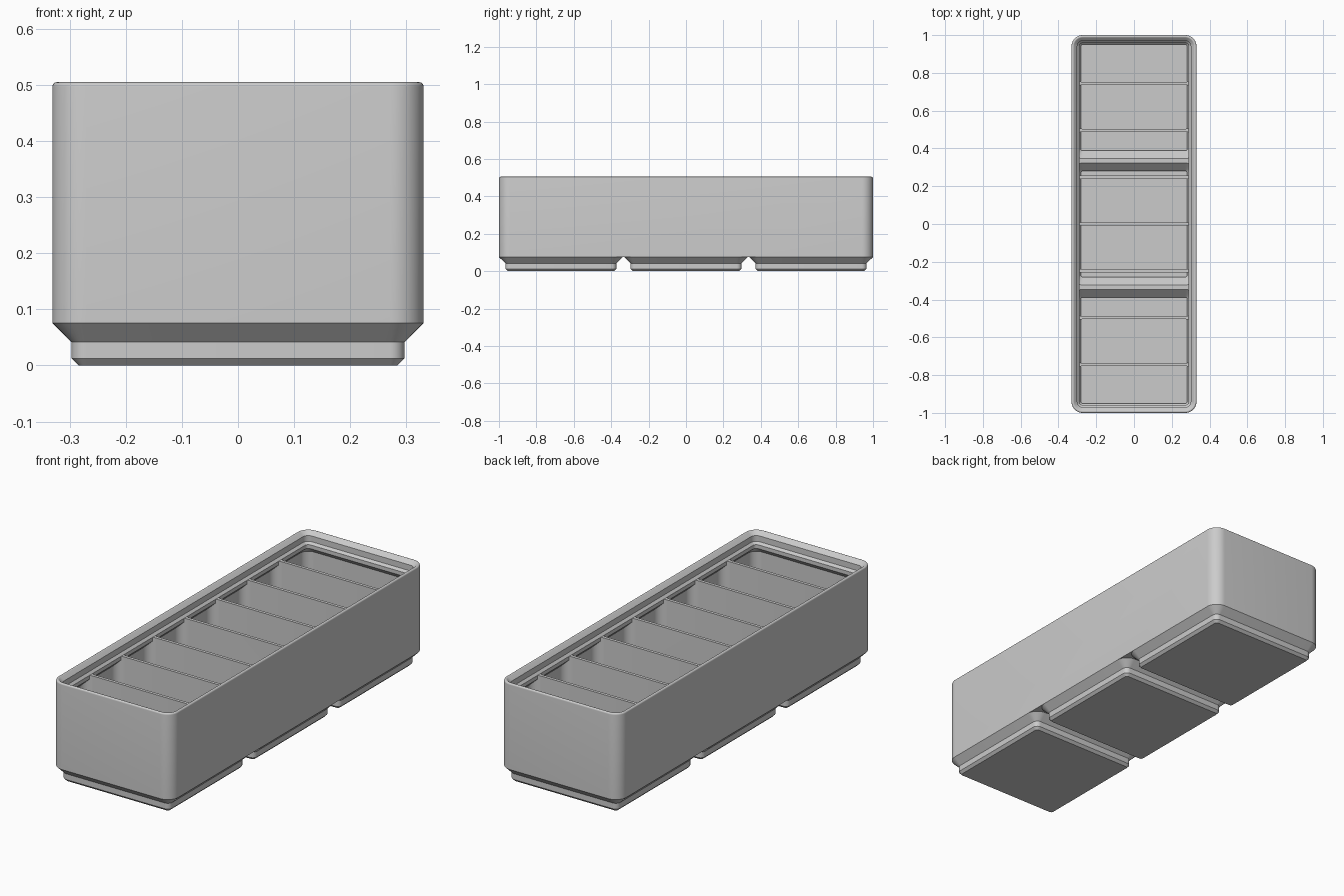
import bpy, bmesh, math

cube = bpy.data.objects.get("Cube")
if cube:
    bpy.data.objects.remove(cube, do_unlink=True)

HX, HY = 0.331, 1.0        # outer half width and half length
PITCH = 0.669              # spacing of the feet
RADIUS = 0.06              # outer corner radius
WALL = 0.0153              # wall and divider thickness
CELLS = 8
SEGMENTS = 10              # steps per rounded corner


def rounded_rect(hx, hy, r):
    """Outline of a rounded rectangle, counter-clockwise."""
    pts = []
    for k, (sx, sy) in enumerate([(1, 1), (-1, 1), (-1, -1), (1, -1)]):
        for i in range(SEGMENTS + 1):
            a = math.pi / 2 * (k + i / SEGMENTS)
            pts.append((sx * (hx - r) + r * math.cos(a),
                        sy * (hy - r) + r * math.sin(a)))
    return pts


def loft(name, rings, centres=(0,)):
    """Closed solid through (half x, half y, radius, z) rings, repeated along y."""
    bm = bmesh.new()
    for cy in centres:
        loops = [[bm.verts.new((x, y + cy, z)) for x, y in rounded_rect(hx, hy, r)]
                 for hx, hy, r, z in rings]
        for low, high in zip(loops, loops[1:]):
            n = len(low)
            for i in range(n):
                j = (i + 1) % n
                bm.faces.new((low[i], low[j], high[j], high[i]))
        bm.faces.new(loops[0][::-1])
        bm.faces.new(loops[-1])
    bmesh.ops.recalc_face_normals(bm, faces=bm.faces)
    mesh = bpy.data.meshes.new(name)
    bm.to_mesh(mesh)
    bm.free()
    obj = bpy.data.objects.new(name, mesh)
    bpy.context.collection.objects.link(obj)
    return obj


def inset(d, z):
    """Ring of the outer outline moved inward by d."""
    return (HX - d, HY - d, RADIUS - d, z)


def boolean(target, tool, operation):
    mod = target.modifiers.new(operation.title(), 'BOOLEAN')
    mod.operation, mod.object, mod.solver = operation, tool, 'EXACT'
    bpy.context.view_layer.objects.active = target
    bpy.ops.object.modifier_apply(modifier=mod.name)
    bpy.data.objects.remove(tool, do_unlink=True)


feet_y = (-PITCH, 0, PITCH)

# Body block with a rounded rim and a stepped stacking lip
rim_r, rim_z = 0.008, 0.4967
rim = [inset(rim_r - rim_r * math.cos(a), rim_z + rim_r * math.sin(a))
       for a in (math.radians(15 * k) for k in range(10))]
storage_bin = loft("storage_bin", [inset(0, 0.0757)] + rim + [
    inset(0.0303, 0.4861), inset(0.0303, 0.4574), inset(0.0414, 0.4462)])

# Three chamfered feet
feet = loft("feet", [(0.284, 0.284, 0.0127, 0), (0.2965, 0.2965, 0.0255, 0.0127),
                     (0.2965, 0.2965, 0.0255, 0.0414), (HX, HX, RADIUS, 0.0757),
                     (0.315, 0.315, 0.045, 0.088)], feet_y)
boolean(storage_bin, feet, 'UNION')

# Hollow space: stepped floor inside the feet, tapering in under the lip
hollow = loft("hollow", [inset(0.005, 0.09), inset(0.005, 0.3907),
                         inset(0.0416, 0.4273), inset(0.0416, 0.452)])
foot_hollow = loft("foot_hollow", [(0.281, 0.281, 0.01, 0.019), (0.281, 0.281, 0.01, 0.048),
                                   (0.323, 0.323, 0.052, 0.09), (0.323, 0.323, 0.052, 0.2)],
                   feet_y)
boolean(hollow, foot_hollow, 'UNION')

# Split the hollow into equal compartments, leaving thin dividers between
step = (2 * (HY - WALL) + WALL) / CELLS
cell_y = [(i - (CELLS - 1) / 2) * step for i in range(CELLS)]
half = (step - WALL) / 2
compartments = loft("compartments", [(HX - WALL, half, 0.045, 0),
                                     (HX - WALL, half, 0.045, 0.6)], cell_y)
boolean(compartments, hollow, 'INTERSECT')
boolean(storage_bin, compartments, 'DIFFERENCE')

# Plain grey plastic
grey = bpy.data.materials.new("grey_plastic")
grey.use_nodes = True
colour = (0.6, 0.6, 0.6, 1)
grey.diffuse_color = colour
grey.node_tree.nodes["Principled BSDF"].inputs["Base Color"].default_value = colour
storage_bin.data.materials.clear()
storage_bin.data.materials.append(grey)

bpy.ops.object.select_all(action='DESELECT')
storage_bin.select_set(True)
bpy.context.view_layer.objects.active = storage_bin
bpy.ops.object.shade_smooth_by_angle(angle=math.radians(30))
